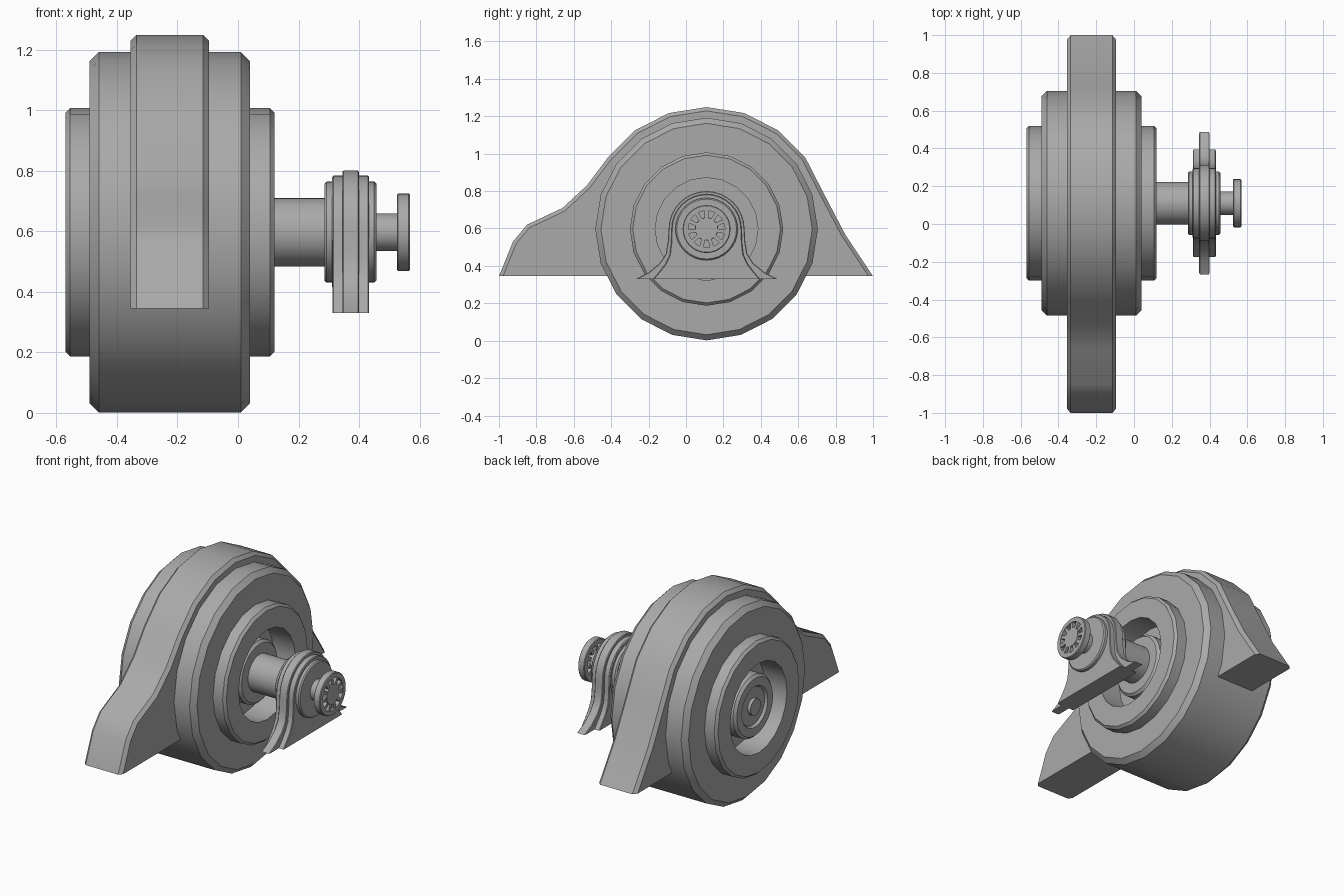
import bpy, bmesh, math
from mathutils import Matrix, Vector

cube = bpy.data.objects.get("Cube")
if cube:
    bpy.data.objects.remove(cube, do_unlink=True)

AXIS = Vector((0, 0.11, 0.597))   # shaft centre line, along x
MID = -0.225                      # middle of the housing

grey = bpy.data.materials.new("plain_grey")
grey.use_nodes = True
COLOUR = (0.4, 0.4, 0.4, 1)
grey.diffuse_color = COLOUR
grey.node_tree.nodes["Principled BSDF"].inputs["Base Color"].default_value = COLOUR


def finish(name, bm, angle=35):
    bmesh.ops.remove_doubles(bm, verts=bm.verts, dist=1e-5)
    bmesh.ops.recalc_face_normals(bm, faces=bm.faces)
    mesh = bpy.data.meshes.new(name)
    bm.to_mesh(mesh)
    bm.free()
    obj = bpy.data.objects.new(name, mesh)
    bpy.context.collection.objects.link(obj)
    mesh.materials.append(grey)
    bpy.ops.object.select_all(action='DESELECT')
    obj.select_set(True)
    bpy.context.view_layer.objects.active = obj
    bpy.ops.object.shade_smooth_by_angle(angle=math.radians(angle))
    return obj


def lathe(name, profile, sides=32, closed=False):
    """Turn (x, radius) points around the shaft line."""
    bm = bmesh.new()
    verts = [bm.verts.new(AXIS + Vector((x, 0, r))) for x, r in profile]
    pairs = list(zip(verts, verts[1:]))
    if closed:
        pairs.append((verts[-1], verts[0]))
    edges = [bm.edges.new(p) for p in pairs]
    bmesh.ops.spin(bm, geom=verts + edges, cent=AXIS, axis=(1, 0, 0),
                   angle=math.tau, steps=sides, use_merge=False)
    return finish(name, bm)


def ring(name, x0, x1, inner, outer, chamfer, sides):
    c = chamfer
    return lathe(name, [(x0, inner), (x0, outer - c), (x0 + c, outer),
                        (x1 - c, outer), (x1, outer - c), (x1, inner)], sides, True)


def plate(name, outline, x0, x1, chamfer):
    """Extrude a (y, z) outline along x and chamfer all but its flat underside."""
    bm = bmesh.new()
    face = bm.faces.new([bm.verts.new((x0, y, z)) for y, z in outline])
    ext = bmesh.ops.extrude_face_region(bm, geom=[face])["geom"]
    bmesh.ops.translate(bm, vec=(x1 - x0, 0, 0),
                        verts=[g for g in ext if isinstance(g, bmesh.types.BMVert)])
    low = min(z for y, z in outline) + 1e-4
    rim = [e for e in bm.edges
           if abs(e.verts[0].co.x - e.verts[1].co.x) < 1e-5
           and max(v.co.z for v in e.verts) > low]
    bmesh.ops.bevel(bm, geom=rim, offset=chamfer, segments=1, affect='EDGES')
    return finish(name, bm)


def arc(radius, start, end, steps):
    out = []
    for i in range(steps + 1):
        a = math.radians(start + (end - start) * i / steps)
        out.append((AXIS.y + radius * math.cos(a), AXIS.z + radius * math.sin(a)))
    return out


# Housing: wide drum and the end rings
ring("drum", -0.49, 0.04, 0.28, 0.595, 0.03, 20)
ring("right_end_ring", -0.57, -0.40, 0.275, 0.41, 0.015, 20)
ring("left_end_ring", -0.05, 0.12, 0.275, 0.41, 0.015, 20)

# Rotor inside the bore, with stepped hub faces
lathe("rotor", [(-0.53, 0), (-0.53, 0.115), (-0.545, 0.125), (-0.545, 0.175),
                (-0.53, 0.19), (-0.42, 0.19), (-0.42, 0.28), (-0.03, 0.28),
                (-0.03, 0.19), (0.055, 0.19), (0.07, 0.175), (0.07, 0)])
lathe("shaft_back_end", [(-0.5, 0), (-0.5, 0.05), (-0.55, 0.05), (-0.55, 0)])

# Saddle shroud with two sloping feet
crown = arc(0.652, 36, 144, 6)
front_slope = [(-0.53, 0.83), (-0.66, 0.71), (-0.85, 0.62), (-0.925, 0.53), (-1, 0.345)]
back_slope = [(1, 0.345), (0.85, 0.57), (0.73, 0.80)]
plate("shroud", back_slope + crown + front_slope, MID - 0.13, MID + 0.13, 0.02)

# Drive shaft
lathe("shaft", [(0, 0), (0, 0.113), (0.30, 0.113), (0.30, 0)])
lathe("shaft_neck", [(0.44, 0), (0.44, 0.062), (0.54, 0.062), (0.54, 0)])

# Bearing with stepped collars
lathe("bearing", [(0.285, 0), (0.285, 0.16), (0.292, 0.167), (0.31, 0.167),
                  (0.31, 0.18), (0.318, 0.186), (0.425, 0.186), (0.433, 0.18),
                  (0.433, 0.167), (0.45, 0.167), (0.457, 0.16), (0.457, 0)])


# Bearing stand: wide body plus a narrow flared rib
def stand(name, radius, flare, x0, x1):
    left = [(AXIS.y + y, z) for y, z in flare]
    right = [(AXIS.y - y, z) for y, z in reversed(flare)]
    return plate(name, left + arc(radius, 0, 180, 16) + right, x0, x1, 0.004)


stand("stand_body", 0.187, [(0.285, 0.33), (0.255, 0.365), (0.22, 0.41),
                            (0.197, 0.46), (0.19, 0.52)], 0.312, 0.433)
stand("stand_rib", 0.203, [(0.378, 0.33), (0.31, 0.365), (0.25, 0.415),
                           (0.218, 0.465), (0.207, 0.53)], 0.345, 0.40)

# Spoked end wheel
W0, W1 = 0.525, 0.568
ring("wheel_rim", W0, W1, 0.098, 0.128, 0.004, 32)
lathe("wheel_hub", [(W0, 0), (W0, 0.06), (W1, 0.06), (W1, 0)])
SPOKES = 11
bm = bmesh.new()
for i in range(SPOKES):
    size = Matrix.Diagonal((W1 - W0 - 0.006, 0.02, 0.056, 1))
    turn = Matrix.Rotation(math.tau * i / SPOKES, 4, 'X')
    place = Matrix.Translation(AXIS + Vector(((W0 + W1) / 2, 0, 0)))
    bmesh.ops.create_cube(bm, size=1,
                          matrix=place @ turn @ Matrix.Translation((0, 0, 0.08)) @ size)
finish("wheel_spokes", bm)
